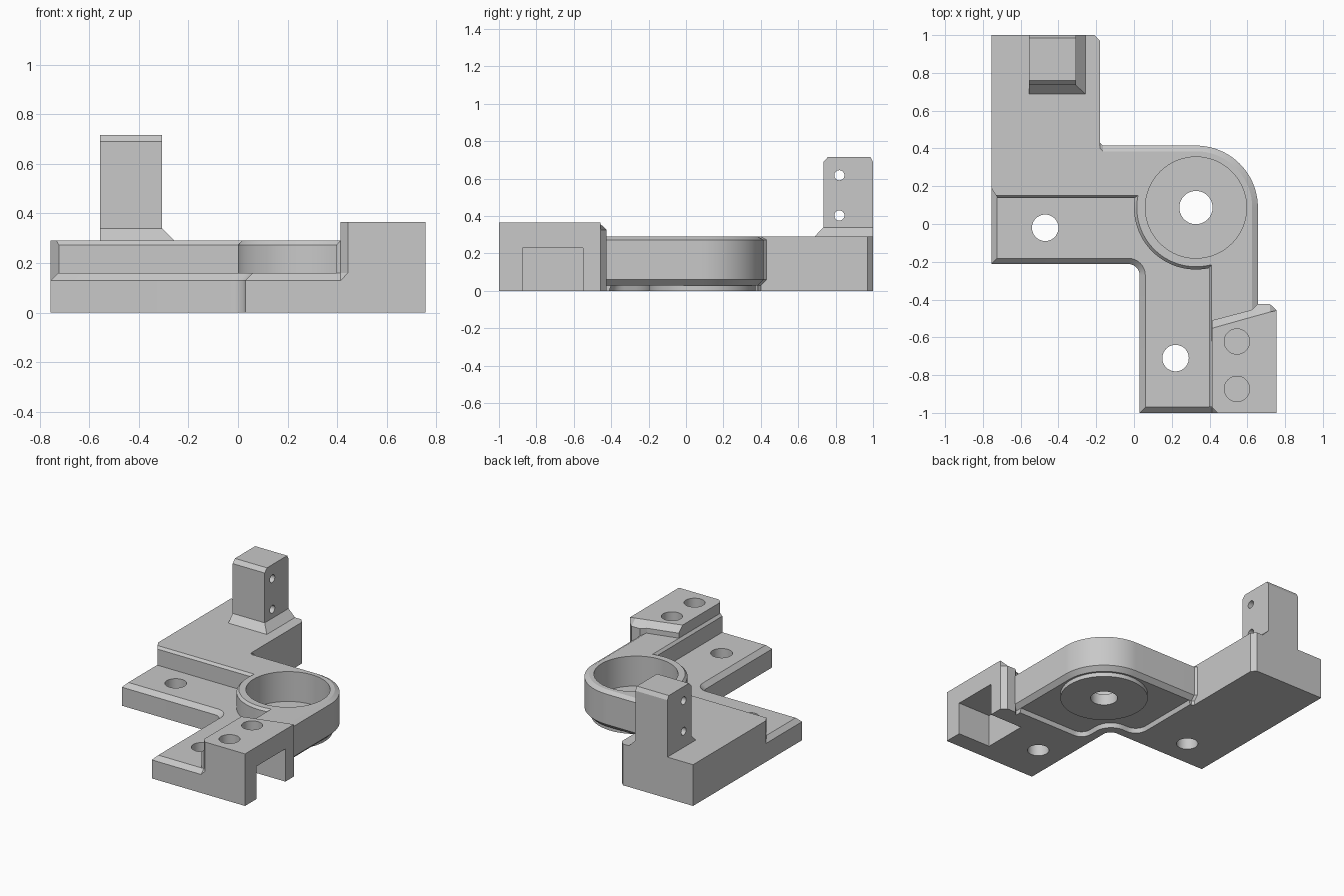
import bpy, bmesh
from math import radians, cos, sin
from mathutils import Matrix, Vector

if "Cube" in bpy.data.objects:
    bpy.data.objects.remove(bpy.data.objects["Cube"])

grey = bpy.data.materials.new("plain grey")
grey.use_nodes = True
grey.diffuse_color = (0.58, 0.58, 0.58, 1)
grey.node_tree.nodes["Principled BSDF"].inputs["Base Color"].default_value = grey.diffuse_color


def make(name, bm):
    bmesh.ops.recalc_face_normals(bm, faces=bm.faces)
    mesh = bpy.data.meshes.new(name)
    bm.to_mesh(mesh)
    bm.free()
    mesh.materials.append(grey)
    ob = bpy.data.objects.new(name, mesh)
    bpy.context.collection.objects.link(ob)
    return ob


def loft(name, layers):
    """Solid through matching outlines, given as (height, points)."""
    bm = bmesh.new()
    rings = [[bm.verts.new((x, y, z)) for x, y in pts] for z, pts in layers]
    for a, b in zip(rings, rings[1:]):
        for i in range(len(a)):
            j = (i + 1) % len(a)
            bm.faces.new((a[i], a[j], b[j], b[i]))
    bm.faces.new(rings[0][::-1])
    bm.faces.new(rings[-1])
    return make(name, bm)


def inset(outline, rule=lambda d: d):
    """Move each edge inward; outline points are (x, y, distance of next edge)."""
    out, n = [], len(outline)
    for i in range(n):
        p, c, q = (Vector(outline[k % n][:2]) for k in (i - 1, i, i + 1))
        e1, e2 = (c - p).normalized(), (q - c).normalized()
        d1, d2 = rule(outline[i - 1][2]), rule(outline[i][2])
        n1, n2 = Vector((-e1.y, e1.x)), Vector((-e2.y, e2.x))
        det = n1.x * n2.y - n1.y * n2.x
        if abs(det) < 1e-4:
            move = n2 * d2
        else:
            move = Vector((d1 * n2.y - d2 * n1.y, n1.x * d2 - n2.x * d1)) / det
        out.append(tuple(c + move))
    return out


def arc(cx, cy, r, start, end, steps, d):
    angles = [radians(start + (end - start) * i / steps) for i in range(steps + 1)]
    return [(cx + r * cos(a), cy + r * sin(a), d) for a in angles]


def rect(x0, x1, y0, y1):
    return [(x0, y0), (x1, y0), (x1, y1), (x0, y1)]


def cylinder(name, centre, r, depth, axis="Z"):
    bm = bmesh.new()
    turn = Matrix.Rotation(radians(90), 4, "Y") if axis == "X" else Matrix()
    bmesh.ops.create_cone(bm, cap_ends=True, segments=64, radius1=r, radius2=r,
                          depth=depth, matrix=Matrix.Translation(centre) @ turn)
    return make(name, bm)


def combine(target, other, operation):
    mod = target.modifiers.new(operation, "BOOLEAN")
    mod.operation, mod.solver, mod.object = operation, "EXACT", other
    bpy.context.view_layer.objects.active = target
    bpy.ops.object.modifier_apply(modifier=mod.name)
    bpy.data.objects.remove(other)


# Raised body: back block, round housing and side strip
BX, BY, BR = 0.328, 0.087, 0.328
SIDE, STEP, RIM = 0.755, 0.015, 0.03
body = [(-SIDE, 1, 0), (-SIDE, 0.19, 0), (-0.722, 0.137, STEP)]
body += arc(BX, BY, BR, 171.2, 282, 36, STEP)
body += [(0.397, -0.97, 0), (0.43, -0.97, 0), (0.46, -0.9, 0), (0.46, -0.6, 0),
         (BX + BR, -0.6, RIM)]
body += arc(BX, BY, BR, 0, 90, 28, RIM)
body += [(-0.165, BY + BR, 0.021), (-0.18, BY + BR + 0.015, 0),
         (-0.18, 0.97, 0), (-0.21, 1, 0)]
full = [p[:2] for p in body]
under = inset(body, lambda d: d if d > STEP else 0)
bracket = loft("bracket", [(0, under), (0.03, under), (0.06, full),
                           (0.273, full), (0.29, inset(body))])

# Low mounting arms with a rounded inner corner
arms = [(-SIDE, 0.3, 0.03), (-SIDE, -0.212, 0.03)]
arms += arc(-0.03, -0.272, 0.06, 90, 0, 8, 0.03)
arms += [(0.03, -1, 0.03), (0.46, -1, 0), (0.46, 0.1, 0), (0.2, 0.3, 0)]
flat = [p[:2] for p in arms]
combine(bracket, loft("mounting_arms", [(0, flat), (0.13, flat), (0.16, inset(arms))]), "UNION")

# Tall end block with a cut front corner and a sloped inner edge
square = [(0.413, -0.999), (0.414, -1), (SIDE, -1), (SIDE, -0.457)]
cut = [(0.413, -0.97), (0.443, -1)] + square[2:]
low = [(0.72, -0.424), (0.655, -0.424), (0.622, -0.455), (0.413, -0.51)]
high = [(0.72, -0.466), (0.655, -0.484), (0.622, -0.493), (0.413, -0.552)]
combine(bracket, loft("end_block", [(0, square + low), (0.13, square + low), (0.16, cut + low),
                                    (0.325, cut + low), (0.366, cut + high)]), "UNION")

# Upright post with flared foot and chamfered top
foot, shaft = rect(-0.556, -0.257, 0.687, 1), rect(-0.556, -0.307, 0.735, 1)
tip = rect(-0.556, -0.307, 0.76, 0.985)
combine(bracket, loft("post", [(0.2, foot), (0.29, foot), (0.34, shaft),
                               (0.69, shaft), (0.717, tip)]), "UNION")

# Shallow relief under the housing, leaving a round pad
relief = [(-0.155, 0.5, 0.01)]
relief += arc(-0.065, -0.06, 0.09, 180, 270, 8, 0.01)
relief += arc(-0.03, -0.27, 0.12, 90, 0, 8, 0.01)
relief += arc(0.17, -0.33, 0.08, 180, 270, 8, 0.01)
relief += [(0.8, -0.41, 0), (0.8, 0.5, 0)]
edge = [p[:2] for p in relief]
combine(bracket, loft("relief_cutter", [(-0.05, edge), (0, edge), (0.03, inset(relief))]),
        "DIFFERENCE")
combine(bracket, cylinder("pad", (BX, BY, 0.05), 0.285, 0.1), "UNION")

# Bearing pocket, through holes, blind holes, side slot and post holes
cutters = [cylinder("pocket_cutter", (BX, BY, 0.28), 0.268, 0.4)]
for x, y, r in ((BX, BY, 0.088), (-0.47, -0.02, 0.07), (0.22, -0.71, 0.07)):
    cutters.append(cylinder("hole_cutter", (x, y, 0.1), r, 0.6))
for y in (-0.622, -0.873):
    cutters.append(cylinder("blind_hole_cutter", (0.545, y, 0.37), 0.067, 0.2))
slot = rect(0.5, 0.9, -0.875, -0.552)
cutters.append(loft("slot_cutter", [(-0.1, slot), (0.23, slot)]))
for z in (0.403, 0.618):
    cutters.append(cylinder("post_hole_cutter", (-0.43, 0.82, z), 0.027, 0.6, "X"))
for c in cutters:
    combine(bracket, c, "DIFFERENCE")

# Smooth curved walls, keep machined edges sharp
bpy.ops.object.select_all(action="DESELECT")
bracket.select_set(True)
bpy.context.view_layer.objects.active = bracket
bpy.ops.object.shade_smooth_by_angle(angle=radians(25))
